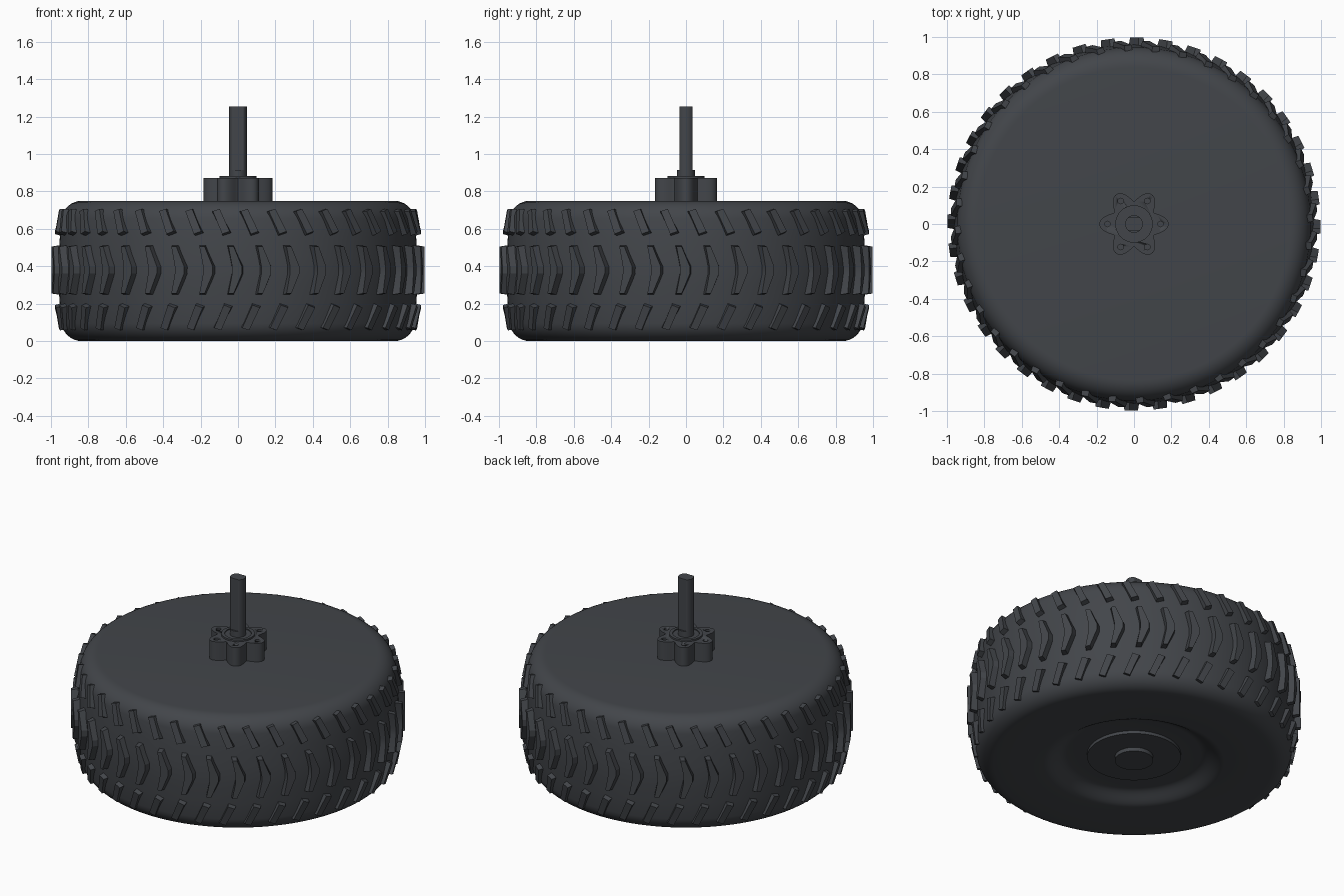
import bpy, bmesh, math
from mathutils import Vector

if "Cube" in bpy.data.objects:
    bpy.data.objects.remove(bpy.data.objects["Cube"])

mat = bpy.data.materials.new("dark_rubber")
mat.diffuse_color = (0.055, 0.06, 0.068, 1)
mat.use_nodes = True
mat.node_tree.nodes["Principled BSDF"].inputs["Base Color"].default_value = mat.diffuse_color


def finish(bm, name, angle=35):
    bmesh.ops.remove_doubles(bm, verts=bm.verts, dist=1e-5)
    bmesh.ops.recalc_face_normals(bm, faces=bm.faces)
    me = bpy.data.meshes.new(name)
    bm.to_mesh(me)
    bm.free()
    ob = bpy.data.objects.new(name, me)
    bpy.context.collection.objects.link(ob)
    me.materials.append(mat)
    bpy.ops.object.select_all(action='DESELECT')
    ob.select_set(True)
    bpy.context.view_layer.objects.active = ob
    bpy.ops.object.shade_smooth_by_angle(angle=math.radians(angle))
    return ob


def lathe(name, profile, steps):
    bm = bmesh.new()
    vs = [bm.verts.new((r, 0, z)) for r, z in profile]
    es = [bm.edges.new(p) for p in zip(vs, vs[1:])]
    bmesh.ops.spin(bm, geom=vs + es, cent=(0, 0, 0), axis=(0, 0, 1),
                   angle=math.tau, steps=steps, use_merge=True)
    return finish(bm, name)


def loft(bm, low, high):
    a = [bm.verts.new(p) for p in low]
    b = [bm.verts.new(p) for p in high]
    n = len(a)
    bm.faces.new(a[::-1])
    bm.faces.new(b)
    for i in range(n):
        bm.faces.new((a[i], a[(i + 1) % n], b[(i + 1) % n], b[i]))


def prism(name, outline, z0, z1):
    bm = bmesh.new()
    loft(bm, [(x, y, z0) for x, y in outline], [(x, y, z1) for x, y in outline])
    return finish(bm, name)


def corner(r, z, rad, a0, a1, n=8):
    return [(r + rad * math.cos(math.radians(a0 + (a1 - a0) * i / n)),
             z + rad * math.sin(math.radians(a0 + (a1 - a0) * i / n))) for i in range(n + 1)]


# Tyre body: dished underside with stepped centre, rounded shoulders, flat top
dish = [(0.40 + 0.14 * t / 8, 0.03 + 0.03 * math.cos(math.pi * t / 8)) for t in range(9)]
body = [(0, 0.015), (0.115, 0.015), (0.115, 0.04), (0.28, 0.04), (0.28, 0.06)]
body += dish + corner(0.835, 0.11, 0.11, -90, -8)
body += [(0.953, 0.2), (0.96, 0.3), (0.962, 0.375), (0.96, 0.45), (0.953, 0.55)]
body += corner(0.835, 0.64, 0.11, 8, 90) + [(0, 0.75)]
lathe("tyre_body", body, 128)


# Tread rows: tapered blocks placed around the tyre
def tread(name, outline, z, radius, x0, tilt):
    bm = bmesh.new()
    for k in range(40):
        a = -math.pi / 2 + math.asin(x0 / radius) + math.tau * k / 40
        rad = Vector((math.cos(a), math.sin(a), 0))
        tan = Vector((-math.sin(a), math.cos(a), 0))
        up = Vector((0, 0, 1))
        out = rad * math.cos(tilt) + up * math.sin(tilt)
        ver = up * math.cos(tilt) - rad * math.sin(tilt)
        c = rad * radius + up * z
        loft(bm, [c + tan * u + ver * v - out * 0.06 for u, v in outline],
             [c + tan * u * 0.8 + ver * v * 0.93 for u, v in outline])
    return finish(bm, name, 20)


chevron = [(-0.045, 0.135), (-0.01, 0.135), (0.045, 0.02), (0.045, -0.02),
           (-0.01, -0.135), (-0.045, -0.135), (-0.02, -0.02), (-0.02, 0.02)]
slant = [(-0.058, 0.06), (-0.012, 0.074), (0.058, -0.058), (0.008, -0.074)]
tread("middle_tread", chevron, 0.38, 0.997, -0.015, 0)
tread("upper_tread", slant, 0.64, 0.968, -0.09, 0.2)
tread("lower_tread", [(u, -v) for u, v in slant], 0.125, 0.968, 0.07, -0.2)

# Six-lobed hub with bolt holes
star = []
for i in range(120):
    t = math.tau * i / 120
    r = 0.122 + 0.063 * ((1 + math.cos(6 * t)) / 2) ** 0.75
    star.append((r * math.cos(t), r * math.sin(t)))
hub = prism("hub", star, 0.745, 0.872)
bm = bmesh.new()
for k in range(6):
    t = math.tau * k / 6
    ring = [(0.142 * math.cos(t) + 0.015 * math.cos(s * math.tau / 16),
             0.142 * math.sin(t) + 0.015 * math.sin(s * math.tau / 16)) for s in range(16)]
    loft(bm, [(x, y, 0.77) for x, y in ring], [(x, y, 0.9) for x, y in ring])
cutter = finish(bm, "bolt_hole_cutter")
cutter.hide_render = True
cutter.hide_set(True)
mod = hub.modifiers.new("bolt_holes", 'BOOLEAN')
mod.operation = 'DIFFERENCE'
mod.solver = 'EXACT'
mod.object = cutter

# Collar ring and axle: round base, then a shaft with two flats
lathe("hub_collar", [(0.1, 0.86), (0.1, 0.883), (0.08, 0.883), (0.08, 0.876), (0, 0.876)], 48)
circle = [(0.047 * math.cos(i * math.tau / 48), 0.047 * math.sin(i * math.tau / 48))
          for i in range(48)]
prism("axle_base", circle, 0.87, 0.915)
prism("axle", [(x, max(-0.036, min(0.036, y))) for x, y in circle], 0.87, 1.255)
